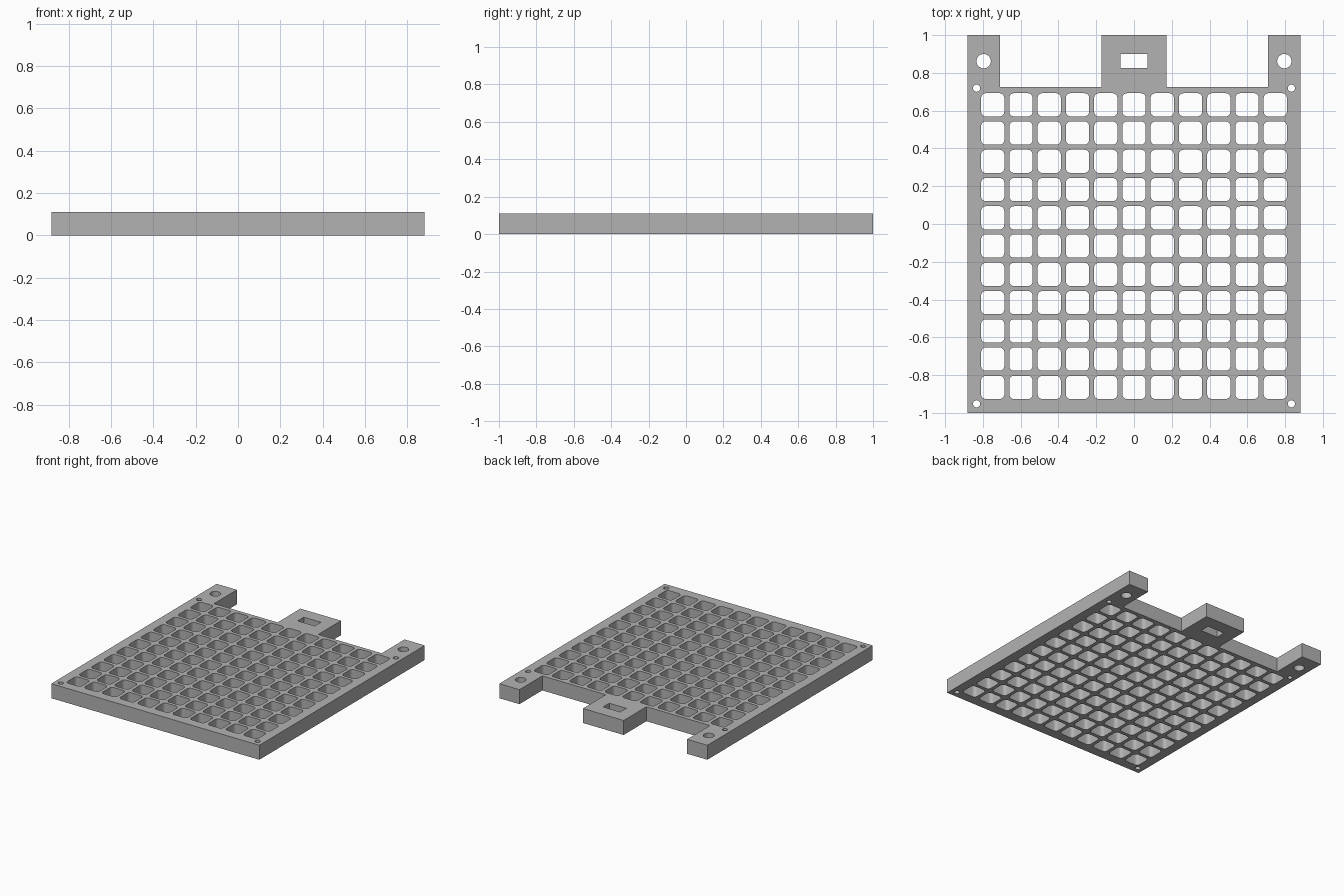
import bpy
from math import cos, sin, pi

cube = bpy.data.objects.get("Cube")
if cube:
    bpy.data.objects.remove(cube, do_unlink=True)

THICK = 0.111
PITCH = 0.1496
CELL = 0.123
COUNT = 11

grey = bpy.data.materials.new("plain grey")
grey.use_nodes = True
colour = (0.45, 0.45, 0.45, 1)
grey.diffuse_color = colour
grey.node_tree.nodes["Principled BSDF"].inputs["Base Color"].default_value = colour

curve = bpy.data.curves.new("grid_plate", "CURVE")
curve.dimensions = "2D"
curve.fill_mode = "BOTH"
curve.extrude = THICK / 2


def loop(points):
    """Add one closed outline; outlines inside another become holes."""
    spline = curve.splines.new("POLY")
    spline.points.add(len(points) - 1)
    for p, (x, y) in zip(spline.points, points):
        p.co = (x, y, 0, 1)
    spline.use_cyclic_u = True


def circle(cx, cy, r, n=32):
    loop([(cx + r * cos(2 * pi * i / n), cy + r * sin(2 * pi * i / n)) for i in range(n)])


def rounded_square(cx, cy, size, r, steps=5):
    points = []
    inner = size / 2 - r
    for corner, (sx, sy) in enumerate([(1, 1), (-1, 1), (-1, -1), (1, -1)]):
        for i in range(steps + 1):
            a = (corner + i / steps) * pi / 2
            points.append((cx + sx * inner + r * cos(a), cy + sy * inner + r * sin(a)))
    loop(points)


# Plate outline with two corner lugs and a middle tab
half = [(0.881, -1), (0.881, 1), (0.71, 1), (0.71, 0.724), (0.172, 0.724), (0.172, 1)]
loop(half + [(-x, y) for x, y in reversed(half)])

# Slot in the middle tab
loop([(-0.072, 0.825), (0.072, 0.825), (0.072, 0.899), (-0.072, 0.899)])

# Lug holes and corner screw holes
for side in (-1, 1):
    circle(side * 0.796, 0.862, 0.038)
    circle(side * 0.833, 0.719, 0.019)
    circle(side * 0.833, -0.952, 0.019)

# Grid of rounded square openings
for col in range(COUNT):
    for row in range(COUNT):
        rounded_square((col - (COUNT - 1) / 2) * PITCH, -0.865 + row * PITCH, CELL, 0.025)

# Turn the filled outline into a mesh plate
helper = bpy.data.objects.new("outline", curve)
bpy.context.collection.objects.link(helper)
bpy.context.view_layer.update()
mesh = bpy.data.meshes.new_from_object(helper.evaluated_get(bpy.context.evaluated_depsgraph_get()))
bpy.data.objects.remove(helper, do_unlink=True)
plate = bpy.data.objects.new("grid_plate", mesh)
bpy.context.collection.objects.link(plate)
for v in mesh.vertices:
    v.co.z += THICK / 2
mesh.materials.clear()
mesh.materials.append(grey)

# Clean the seams and keep the edges sharp
bpy.ops.object.select_all(action="DESELECT")
plate.select_set(True)
bpy.context.view_layer.objects.active = plate
bpy.ops.object.mode_set(mode="EDIT")
bpy.ops.mesh.select_all(action="SELECT")
bpy.ops.mesh.remove_doubles(threshold=0.0001)
bpy.ops.mesh.normals_make_consistent(inside=False)
bpy.ops.object.mode_set(mode="OBJECT")
bpy.ops.object.shade_smooth_by_angle(angle=pi / 6)
